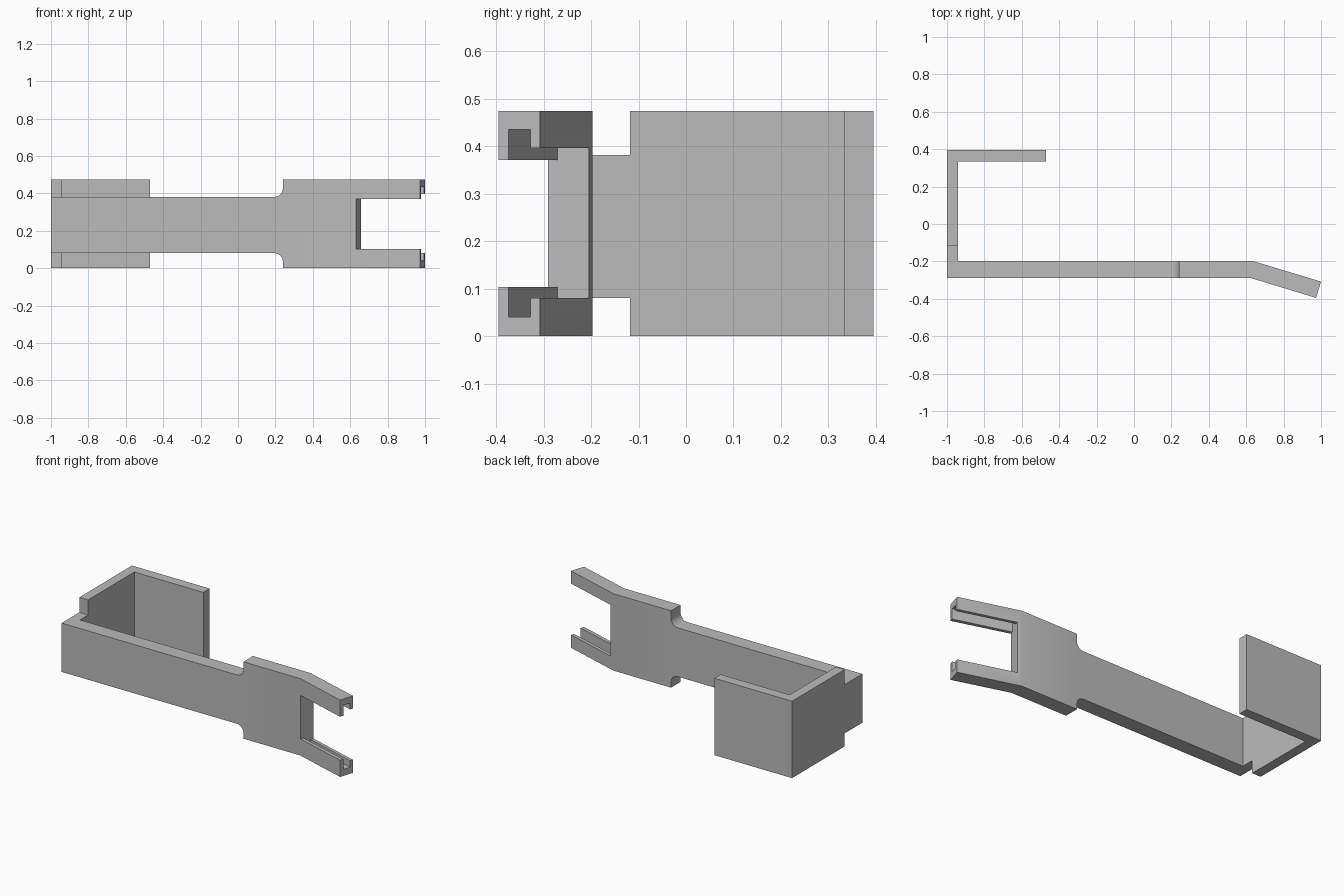
import bpy, bmesh, math
from mathutils import Matrix, Vector

cube = bpy.data.objects.get("Cube")
if cube:
    bpy.data.objects.remove(cube, do_unlink=True)

HEIGHT = 0.474
BEND = math.atan(0.3)

grey = bpy.data.materials.new("plain_grey")
grey.use_nodes = True
colour = (0.5, 0.5, 0.5, 1)
grey.diffuse_color = colour
grey.node_tree.nodes["Principled BSDF"].inputs["Base Color"].default_value = colour


def prism(name, outline, low, high, matrix=Matrix()):
    """Extrude a flat outline from low to high along its local z."""
    bm = bmesh.new()
    face = bm.faces.new([bm.verts.new((x, y, low)) for x, y in outline])
    extruded = bmesh.ops.extrude_face_region(bm, geom=[face])["geom"]
    verts = [v for v in extruded if isinstance(v, bmesh.types.BMVert)]
    bmesh.ops.translate(bm, verts=verts, vec=(0, 0, high - low))
    bmesh.ops.transform(bm, matrix=matrix, verts=bm.verts)
    bmesh.ops.recalc_face_normals(bm, faces=bm.faces)
    mesh = bpy.data.meshes.new(name)
    bm.to_mesh(mesh)
    bm.free()
    mesh.materials.append(grey)
    obj = bpy.data.objects.new(name, mesh)
    bpy.context.collection.objects.link(obj)
    return obj


def cut(target, cutter):
    cutter.hide_render = True
    mod = target.modifiers.new("cut", 'BOOLEAN')
    mod.operation = 'DIFFERENCE'
    mod.solver = 'EXACT'
    mod.object = cutter
    bpy.context.view_layer.objects.active = target
    bpy.ops.object.modifier_apply(modifier=mod.name)
    bpy.data.objects.remove(cutter, do_unlink=True)


# Hooked strip with a bent end, as one plan outline
plan = [(-1, -0.29), (0.628, -0.29), (0.973, -0.395), (1, -0.308), (0.632, -0.197),
        (-0.94, -0.197), (-0.94, 0.333), (-0.47, 0.333), (-0.47, 0.395), (-1, 0.395)]
bracket = prism("hooked_bracket", plan, 0, HEIGHT)

# Shallow arm: recesses above and below, with rounded inner corners
to_front = Matrix.Rotation(math.pi / 2, 4, 'X')
radius = 0.046
for edge, way in ((0.381, 1), (0.08, -1)):
    outer = edge + way * 0.3
    outline = [(-1.2, outer), (-1.2, edge)]
    for i in range(13):
        a = math.pi / 2 * i / 12
        outline.append((0.24 - radius + radius * math.sin(a),
                        edge + way * radius * (1 - math.cos(a))))
    outline.append((0.24, outer))
    cut(bracket, prism("recess_cutter", outline, 0.118, 0.6, to_front))

# Fork slot, its inner grooves and the lower back lips
at_bend = Matrix.Translation(Vector((0.632, -0.291, 0))) @ Matrix.Rotation(-BEND, 4, 'Z')
for near, far, low, high in ((-0.1, 0.2, 0.103, 0.371),
                             (0.021, 0.069, 0.04, 0.435),
                             (0.045, 0.2, 0.08, 0.396)):
    box = [(0, near), (0.6, near), (0.6, far), (0, far)]
    cut(bracket, prism("slot_cutter", box, low, high, at_bend))

# Smooth fillets, sharp edges elsewhere
bpy.ops.object.select_all(action='DESELECT')
bracket.select_set(True)
bpy.context.view_layer.objects.active = bracket
bpy.ops.object.shade_smooth_by_angle(angle=math.radians(30))
